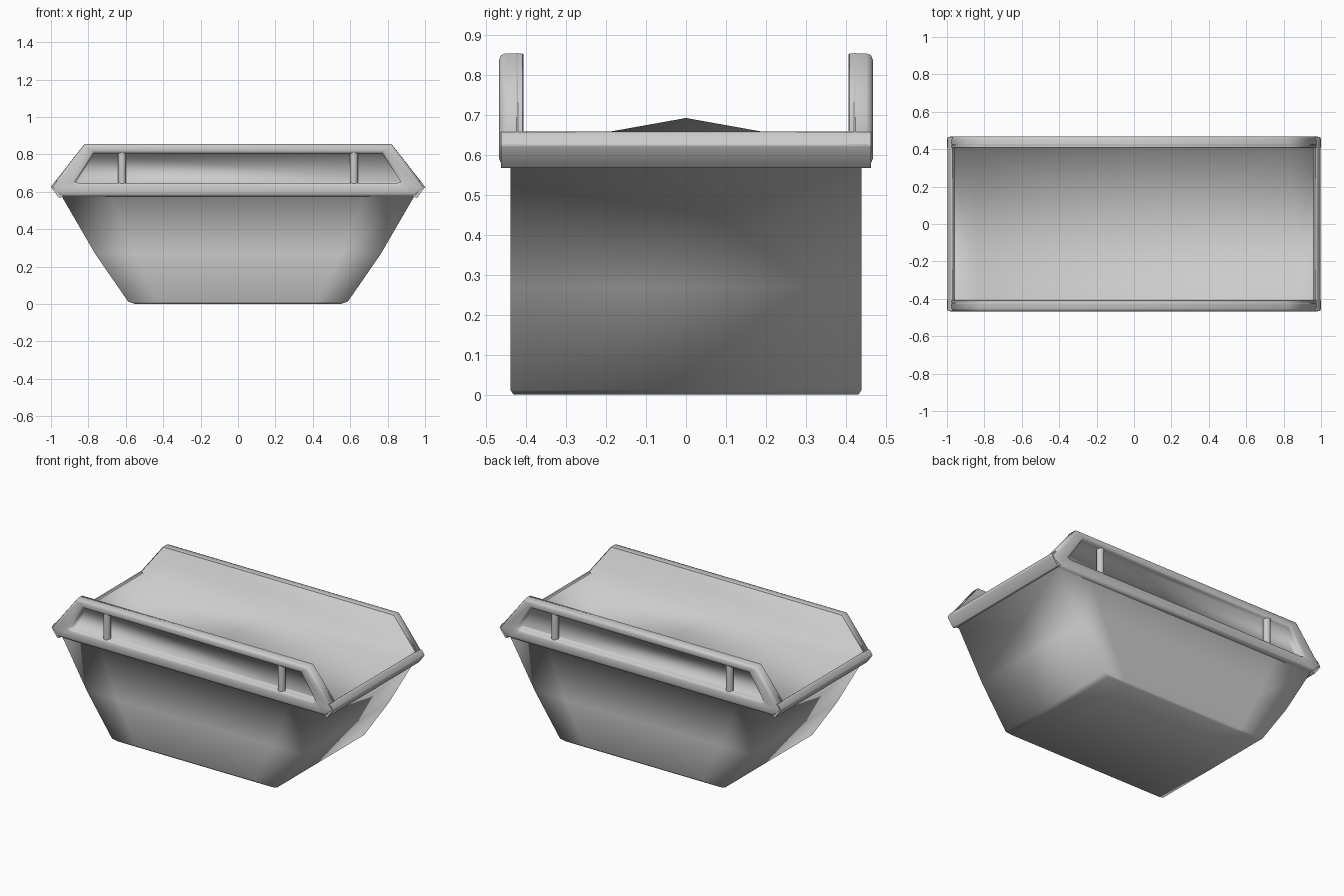
import bpy, bmesh, math
from mathutils import Vector

cube = bpy.data.objects.get("Cube")
if cube:
    bpy.data.objects.remove(cube)

steel = bpy.data.materials.new("grey_steel")
steel.use_nodes = True
GREY = (0.6, 0.6, 0.6, 1)
steel.diffuse_color = GREY
steel.node_tree.nodes["Principled BSDF"].inputs["Base Color"].default_value = GREY


def finish(name, bm, angle=None):
    """Turn a bmesh into a smooth-shaded grey object."""
    bmesh.ops.recalc_face_normals(bm, faces=bm.faces)
    mesh = bpy.data.meshes.new(name)
    bm.to_mesh(mesh)
    bm.free()
    mesh.materials.append(steel)
    obj = bpy.data.objects.new(name, mesh)
    bpy.context.collection.objects.link(obj)
    bpy.ops.object.select_all(action="DESELECT")
    obj.select_set(True)
    bpy.context.view_layer.objects.active = obj
    if angle is None:
        bpy.ops.object.shade_smooth()
    else:
        bpy.ops.object.shade_smooth_by_angle(angle=math.radians(angle))
    return obj


def ring(bm, points):
    return [bm.verts.new(p) for p in points]


def bridge(bm, a, b, closed=True):
    n = len(a)
    for i in range(n if closed else n - 1):
        bm.faces.new((a[i], a[(i + 1) % n], b[(i + 1) % n], b[i]))


def bevel(bm, edges, width, segments=2):
    bmesh.ops.bevel(bm, geom=edges, offset=width, segments=segments,
                    profile=0.5, affect="EDGES")


def mirrored(half, y):
    return [(x, y, z) for x, z in half] + [(-x, y, z) for x, z in reversed(half)]


# Hull: stacked rings that flare towards the rim, closed underneath
bm = bmesh.new()
levels = [(0.55, 0.432, 0), (0.587, 0.44, 0.012), (0.765, 0.44, 0.27),
          (0.942, 0.44, 0.575), (0.955, 0.455, 0.58)]
rings = []
for hx, hy, z in levels:
    cols = [-hx, -0.72 * hx, 0.72 * hx, hx]
    rings.append(ring(bm, [(x, -hy, z) for x in cols] +
                      [(x, hy, z) for x in reversed(cols)]))
bm.faces.new(rings[0])
for low, high in zip(rings, rings[1:]):
    bridge(bm, low, high)
finish("hull", bm)

# Inner lining: central mound, sloping ends and raised sides in one soft surface
bm = bmesh.new()
peak = bm.verts.new((0, 0, 0.693))
base, crest = {}, {}
for side in (-1, 1):
    wall = ring(bm, mirrored([(0.84, 0.52), (0.97, 0.659), (0.817, 0.853)], side * 0.407))
    top = ring(bm, mirrored([(0.976, 0.657), (0.82, 0.856)], side * 0.425))
    middle = bm.verts.new((0, side * 0.407, 0.62))
    bm.faces.new(wall + [middle])
    bridge(bm, wall[1:5], top, closed=False)
    base[side], crest[side] = (wall[0], wall[5]), (wall[1], wall[4])
    for corner in base[side]:
        bm.faces.new((corner, middle, peak))
for i in (0, 1):
    bm.faces.new((base[-1][i], base[1][i], peak))
    bm.faces.new((base[-1][i], base[1][i], crest[1][i], crest[-1][i]))
finish("inner_lining", bm)

# Raised side frames, each with a recessed panel
outer = [(0.95, 0.575), (1.0, 0.625), (0.82, 0.855)]
inner = [(0.855, 0.648), (0.872, 0.653), (0.77, 0.805)]

for side, name in ((-1, "front"), (1, "back")):
    bm = bmesh.new()
    back = ring(bm, mirrored(outer, side * 0.409))
    face = ring(bm, mirrored(outer, side * 0.468))
    lip = ring(bm, mirrored(inner, side * 0.468))
    panel = ring(bm, mirrored(inner, side * 0.418))
    for p, q in ((back, face), (face, lip), (lip, panel)):
        bridge(bm, p, q)
    bm.faces.new(panel)
    rim = [e for e in bm.edges if set(e.verts) <= set(face) or set(e.verts) <= set(lip)]
    bevel(bm, rim, 0.016)
    finish(name + "_side_frame", bm)

    # Upright pins in the frame opening
    for x, hand in ((-0.62, "right"), (0.62, "left")):
        bm = bmesh.new()
        bmesh.ops.create_cone(bm, cap_ends=True, segments=16, radius1=0.022,
                              radius2=0.022, depth=0.18)
        bmesh.ops.translate(bm, verts=bm.verts, vec=Vector((x, side * 0.44, 0.73)))
        finish(f"{name}_{hand}_pin", bm, 40)

# End rails joining the two frames
profile = [(0.95, 0.636), (0.968, 0.658), (0.978, 0.658), (1.0, 0.625),
           (0.957, 0.566), (0.935, 0.575)]
for side, name in ((-1, "right"), (1, "left")):
    bm = bmesh.new()
    near = ring(bm, [(side * x, -0.464, z) for x, z in profile])
    far = ring(bm, [(side * x, 0.464, z) for x, z in profile])
    bridge(bm, near, far)
    bm.faces.new(near)
    bm.faces.new(far)
    bevel(bm, [e for e in bm.edges if abs(e.verts[0].co.y - e.verts[1].co.y) > 0.5], 0.005)
    finish(name + "_end_rail", bm, 80)
